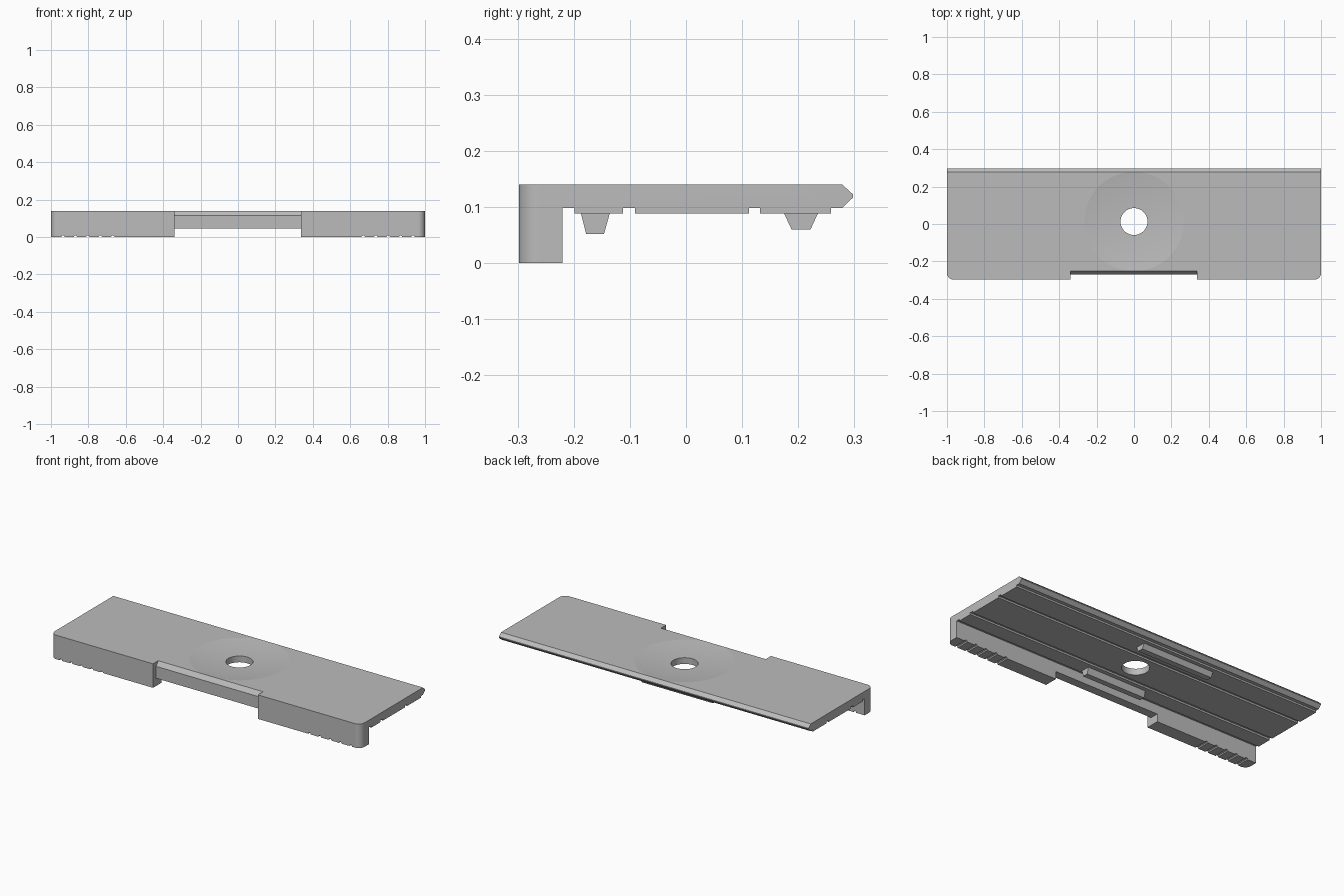
import bpy, bmesh, math
from mathutils import Matrix

if "Cube" in bpy.data.objects:
    bpy.data.objects.remove(bpy.data.objects["Cube"], do_unlink=True)

grey = bpy.data.materials.new("plain_grey")
grey.use_nodes = True
COLOUR = (0.5, 0.5, 0.5, 1)
grey.diffuse_color = COLOUR
grey.node_tree.nodes["Principled BSDF"].inputs["Base Color"].default_value = COLOUR


def make(name, bm):
    bmesh.ops.recalc_face_normals(bm, faces=bm.faces[:])
    mesh = bpy.data.meshes.new(name)
    bm.to_mesh(mesh)
    bm.free()
    mesh.materials.append(grey)
    obj = bpy.data.objects.new(name, mesh)
    bpy.context.collection.objects.link(obj)
    return obj


def prism(profile, x0, x1):
    """Extrude a (y, z) outline along x."""
    bm = bmesh.new()
    face = bm.faces.new([bm.verts.new((x0, y, z)) for y, z in profile])
    ext = bmesh.ops.extrude_face_region(bm, geom=[face])["geom"]
    moved = [g for g in ext if isinstance(g, bmesh.types.BMVert)]
    bmesh.ops.translate(bm, verts=moved, vec=(x1 - x0, 0, 0))
    return bm


def cut(target, cutter):
    cutter.hide_render = True
    mod = target.modifiers.new("cut", 'BOOLEAN')
    mod.operation = 'DIFFERENCE'
    mod.solver = 'EXACT'
    mod.object = cutter
    bpy.context.view_layer.objects.active = target
    bpy.ops.object.modifier_apply(modifier=mod.name)
    bpy.data.objects.remove(cutter, do_unlink=True)


FRONT, BACK, TOP, PAD, SLOT = -0.298, 0.298, 0.14, 0.088, 0.098

# Plate: front lip, underside pads split by slots, pointed back edge
outline = [(FRONT, 0), (-0.22, 0), (-0.22, SLOT)]
for y0, y1 in ((-0.199, -0.112), (-0.091, 0.112), (0.132, 0.258)):
    outline += [(y0, SLOT), (y0, PAD), (y1, PAD), (y1, SLOT)]
outline += [(0.278, SLOT), (BACK, 0.117), (BACK, 0.122), (0.278, TOP), (FRONT, TOP)]
bm = prism(outline, -1, 1)

# Rounded front corners
corners = [e for e in bm.edges
           if all(v.co.y < FRONT + 0.001 for v in e.verts)
           and abs(e.verts[0].co.z - e.verts[1].co.z) > 0.1]
bmesh.ops.bevel(bm, geom=corners, offset=0.037, segments=24, profile=0.5, affect='EDGES')
plate = make("plate", bm)

# Front recess with a chamfered top edge
recess = [(-0.4, -0.1), (-0.21, -0.1), (-0.21, 0.045), (-0.27, 0.045),
          (-0.27, 0.115), (-0.25, TOP), (-0.246, 0.145), (-0.246, 0.2), (-0.4, 0.2)]
cut(plate, make("recess_cutter", prism(recess, -0.34, 0.337)))

# Small grooves across the underside of the lip
for side in (-1, 1):
    for i in range(5):
        bm = bmesh.new()
        bmesh.ops.create_cone(bm, cap_ends=True, segments=8, radius1=0.009, radius2=0.009,
                              depth=0.3, matrix=Matrix.Rotation(math.pi / 2, 4, 'X'))
        bmesh.ops.translate(bm, verts=bm.verts, vec=(side * (0.67 + i * 0.0665), -0.26, 0))
        cut(plate, make("groove_cutter", bm))

# Shallow round dish
HOLE_Y, DISH_R, SPHERE_R = 0.013, 0.266, 2.1
drop = math.sqrt(SPHERE_R ** 2 - DISH_R ** 2)
bm = bmesh.new()
radii = [DISH_R * 1.1 * i / 8 for i in range(9)]
points = [(r, TOP + drop - math.sqrt(SPHERE_R ** 2 - r * r)) for r in radii]
points += [(radii[-1], 0.2), (0, 0.2)]
verts = [bm.verts.new((r, 0, z)) for r, z in points]
edges = [bm.edges.new(pair) for pair in zip(verts, verts[1:])]
bmesh.ops.spin(bm, geom=verts + edges, cent=(0, 0, 0), axis=(0, 0, 1),
               angle=math.tau, steps=96)
bmesh.ops.remove_doubles(bm, verts=bm.verts[:], dist=0.0001)
bmesh.ops.translate(bm, verts=bm.verts, vec=(0, HOLE_Y, 0))
cut(plate, make("dish_cutter", bm))

# Through hole
bm = bmesh.new()
bmesh.ops.create_cone(bm, cap_ends=True, segments=96, radius1=0.072, radius2=0.072,
                      depth=0.4, matrix=Matrix.Translation((0, HOLE_Y, 0.1)))
cut(plate, make("hole_cutter", bm))

# Tapered keys under the plate
front_key = make("front_key", prism(
    [(-0.187, PAD), (-0.178, 0.052), (-0.146, 0.052), (-0.136, PAD)], -0.19, 0.19))
back_key = make("back_key", prism(
    [(0.175, PAD), (0.188, 0.06), (0.222, 0.06), (0.235, PAD)], -0.33, 0.13))

# Smooth the round surfaces, keep edges crisp
bpy.ops.object.select_all(action='DESELECT')
plate.select_set(True)
bpy.context.view_layer.objects.active = plate
bpy.ops.object.shade_smooth_by_angle(angle=math.radians(5))
